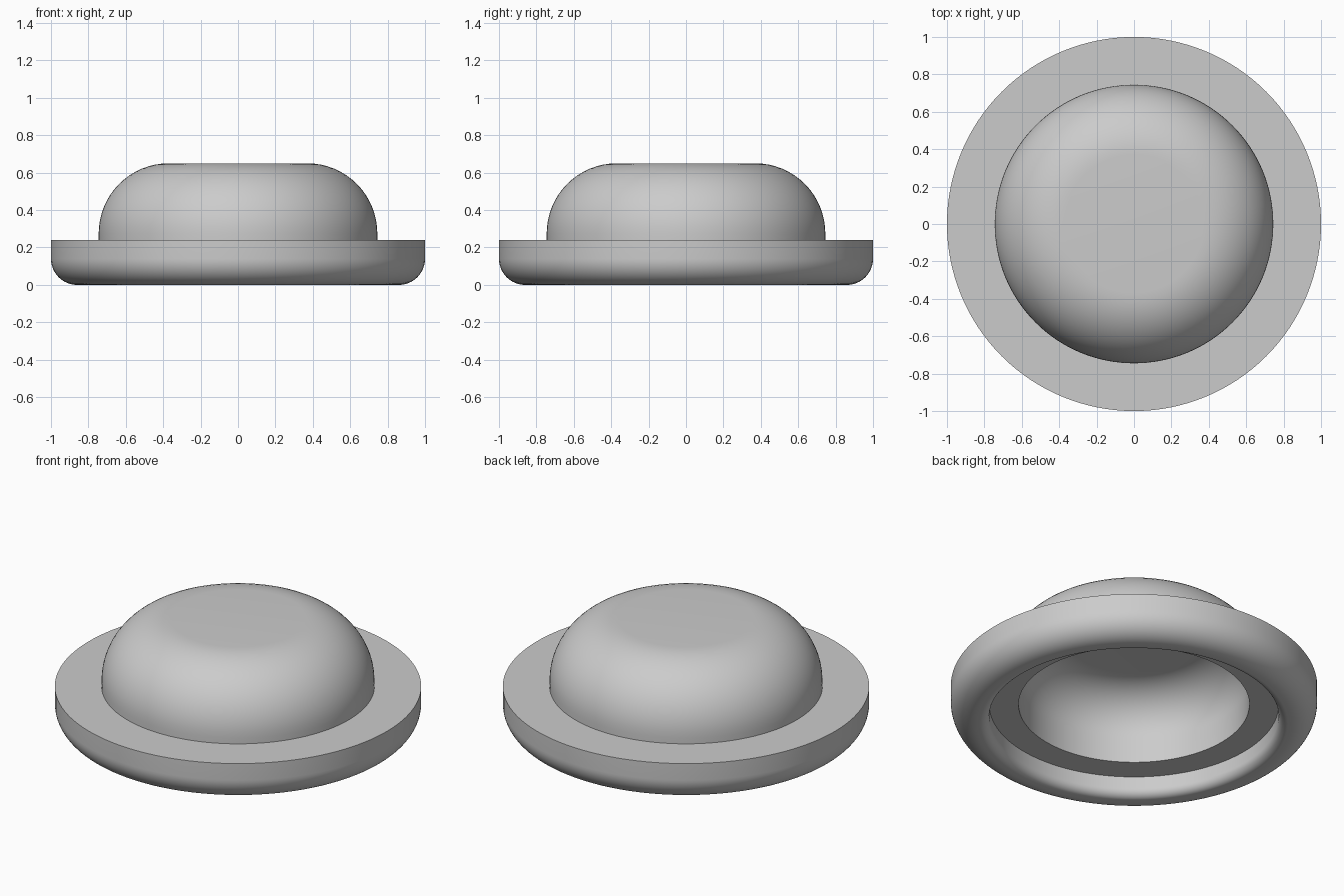
import bpy
import bmesh
from math import sin, cos, radians, tau

cube = bpy.data.objects.get("Cube")
if cube:
    bpy.data.objects.remove(cube, do_unlink=True)

grey = bpy.data.materials.new("plain grey")
grey.use_nodes = True
colour = (0.6, 0.6, 0.6, 1)
grey.diffuse_color = colour
grey.node_tree.nodes["Principled BSDF"].inputs["Base Color"].default_value = colour


def arc(r, z, radius, start, end, steps=16):
    """Points on a circular arc in the (radius, height) plane, angles in degrees."""
    angles = [radians(start + (end - start) * i / steps) for i in range(steps + 1)]
    return [(r + radius * cos(a), z + radius * sin(a)) for a in angles]


def lathe(name, profile, segments=128):
    """Revolve a profile that starts and ends on the z axis."""
    bm = bmesh.new()
    verts = [bm.verts.new((r, 0, z)) for r, z in profile]
    edges = [bm.edges.new(pair) for pair in zip(verts, verts[1:])]
    bmesh.ops.spin(bm, geom=verts + edges, axis=(0, 0, 1), cent=(0, 0, 0),
                   angle=tau, steps=segments)
    bmesh.ops.remove_doubles(bm, verts=bm.verts, dist=1e-4)
    bmesh.ops.recalc_face_normals(bm, faces=bm.faces)
    mesh = bpy.data.meshes.new(name)
    bm.to_mesh(mesh)
    bm.free()
    mesh.materials.append(grey)
    obj = bpy.data.objects.new(name, mesh)
    bpy.context.collection.objects.link(obj)
    bpy.ops.object.select_all(action="DESELECT")
    obj.select_set(True)
    bpy.context.view_layer.objects.active = obj
    bpy.ops.object.shade_smooth_by_angle(angle=radians(30))
    return obj


# Hollow dome, flat flange, rounded outer rim and recessed underside ledge
dome_outside = [(0, 0.65)] + arc(0.37, 0.275, 0.375, 90, 0) + [(0.745, 0.24)]
flange = [(1, 0.24)] + arc(0.86, 0.14, 0.14, 0, -90)
underside = arc(0.84, 0.05, 0.05, 270, 180) + [(0.79, 0.12), (0.63, 0.12)]
dome_inside = arc(0.37, 0.275, 0.26, 0, 90) + [(0, 0.535)]

lathe("flanged_dome_cap", dome_outside + flange + underside + dome_inside)
